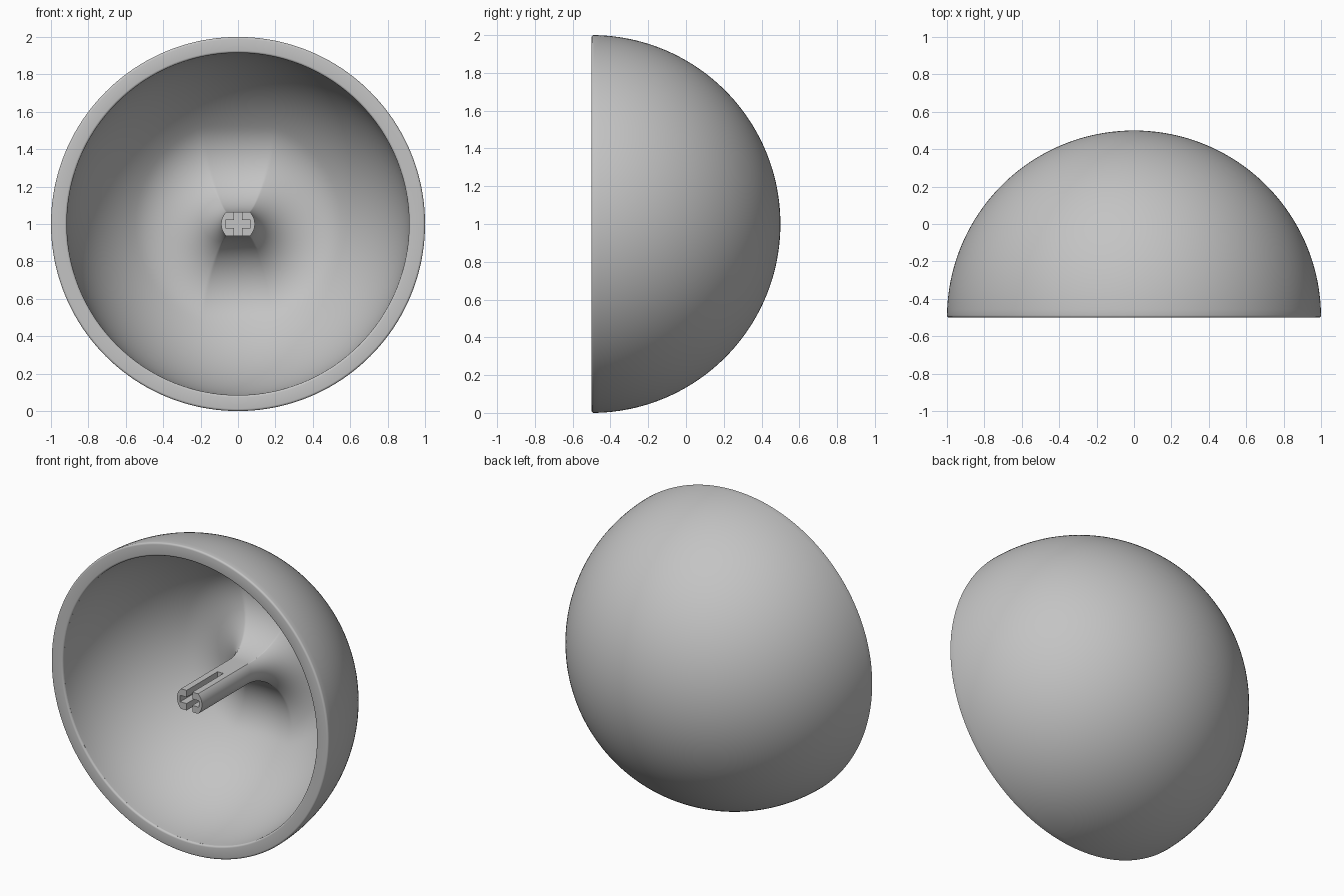
import bpy, bmesh
from math import sin, cos, pi, sqrt, asin

cube = bpy.data.objects.get("Cube")
if cube:
    bpy.data.objects.remove(cube, do_unlink=True)

SEG = 256                  # divisions around the axis
OUTER, INNER = 1.0, 0.915  # shell radii
STEM = 0.09                # stem radius
FLAT = STEM * sin(33 * 2 * pi / SEG)   # half height between the stem flats
FIL = 0.287                # fillet radius at the stem root
EDGE = 0.012               # rim rounding
FRONT, MID = -0.5, 1.0     # rim plane and axis height

grey = bpy.data.materials.new("light_grey")
grey.use_nodes = True
colour = (0.55, 0.55, 0.55, 1)
grey.diffuse_color = colour
grey.node_tree.nodes["Principled BSDF"].inputs["Base Color"].default_value = colour


def root(v):
    return sqrt(max(v, 0.0))


# Fillets: one round the curved sides of the stem, one along its flats
reach = INNER / (INNER - FIL)
round_c, flat_c = STEM + FIL, FLAT + FIL
round_end, flat_end = round_c * reach, flat_c * reach
round_depth = root((INNER - FIL) ** 2 - round_c ** 2)
flat_spine = root((INNER - FIL) ** 2 - flat_c ** 2)


def inside_depth(x, z):
    r, z = sqrt(x * x + z * z), abs(z)
    bowl = root(INNER ** 2 - r * r)
    by_round = by_flat = -1.0
    if r >= round_end or z >= flat_end:
        return bowl
    if r >= STEM - 1e-6:
        by_round = round_depth + root(FIL ** 2 - (r - round_c) ** 2)
    if z >= FLAT - 1e-6:
        tube = flat_spine + root(FIL ** 2 - (z - flat_c) ** 2)
        by_flat = root(tube ** 2 - x * x)
    return min(bowl, max(by_round, by_flat))


def spoke(angle):
    """Radius and depth pairs from the stem tip, over the rim, to the back."""
    c, s = cos(angle), sin(angle)
    start = min(STEM, FLAT / max(abs(s), 1e-6))
    base = inside_depth(start * c, start * s)
    pts = [(start, base * i / 8) for i in range(8)]
    for i in range(41):                       # stem root
        r = start + (round_end - start) * (i / 40) ** 2
        pts.append((r, inside_depth(r * c, r * s)))
    a0 = asin(round_end / INNER)
    a1 = pi / 2 - EDGE / INNER
    for i in range(1, 25):                    # bowl
        a = a0 + (a1 - a0) * i / 24
        pts.append((INNER * sin(a), INNER * cos(a)))
    for centre, first in ((INNER + EDGE, pi), (OUTER - EDGE, pi / 2)):   # rim
        for i in range(5):
            a = first - i * pi / 8
            pts.append((centre + EDGE * cos(a), EDGE - EDGE * sin(a)))
    for i in range(1, 48):                    # outside
        a = EDGE + (pi / 2 - EDGE) * i / 48
        pts.append((OUTER * cos(a), OUTER * sin(a)))
    return pts


def finish(name, bm):
    bmesh.ops.recalc_face_normals(bm, faces=bm.faces[:])
    mesh = bpy.data.meshes.new(name)
    bm.to_mesh(mesh)
    bm.free()
    mesh.materials.append(grey)
    ob = bpy.data.objects.new(name, mesh)
    bpy.context.collection.objects.link(ob)
    return ob


# Dome shell with its stem, as one solid
bm = bmesh.new()
spokes = []
for k in range(SEG):
    a = 2 * pi * k / SEG
    spokes.append([bm.verts.new((r * cos(a), FRONT + d, MID + r * sin(a)))
                   for r, d in spoke(a)])
pole = bm.verts.new((0, FRONT + OUTER, MID))
for k in range(SEG):
    p, q = spokes[k - 1], spokes[k]
    for i in range(len(p) - 1):
        bm.faces.new((p[i], p[i + 1], q[i + 1], q[i]))
    bm.faces.new((p[-1], pole, q[-1]))
bm.faces.new([s[0] for s in spokes])
dome = finish("dome_with_stem", bm)

# Cross-shaped slot in the stem tip
W, ARM, TALL = 0.021, 0.067, 0.12
quarter = [(ARM, W), (W, W), (W, TALL)]
outline = (quarter + [(-x, z) for x, z in reversed(quarter)]
           + [(-x, -z) for x, z in quarter]
           + [(x, -z) for x, z in reversed(quarter)])
bm = bmesh.new()
face = bm.faces.new([bm.verts.new((x, FRONT - 0.1, MID + z)) for x, z in outline])
grown = bmesh.ops.extrude_face_region(bm, geom=[face])["geom"]
bmesh.ops.translate(bm, vec=(0, 0.42, 0),
                    verts=[v for v in grown if isinstance(v, bmesh.types.BMVert)])
cutter = finish("slot_cutter", bm)
cutter.hide_render = True

slot = dome.modifiers.new("slot", "BOOLEAN")
slot.operation, slot.solver, slot.object = "DIFFERENCE", "EXACT", cutter
bpy.ops.object.select_all(action="DESELECT")
dome.select_set(True)
bpy.context.view_layer.objects.active = dome
bpy.ops.object.modifier_apply(modifier=slot.name)
bpy.data.objects.remove(cutter, do_unlink=True)
bpy.ops.object.shade_smooth_by_angle(angle=pi / 6)
